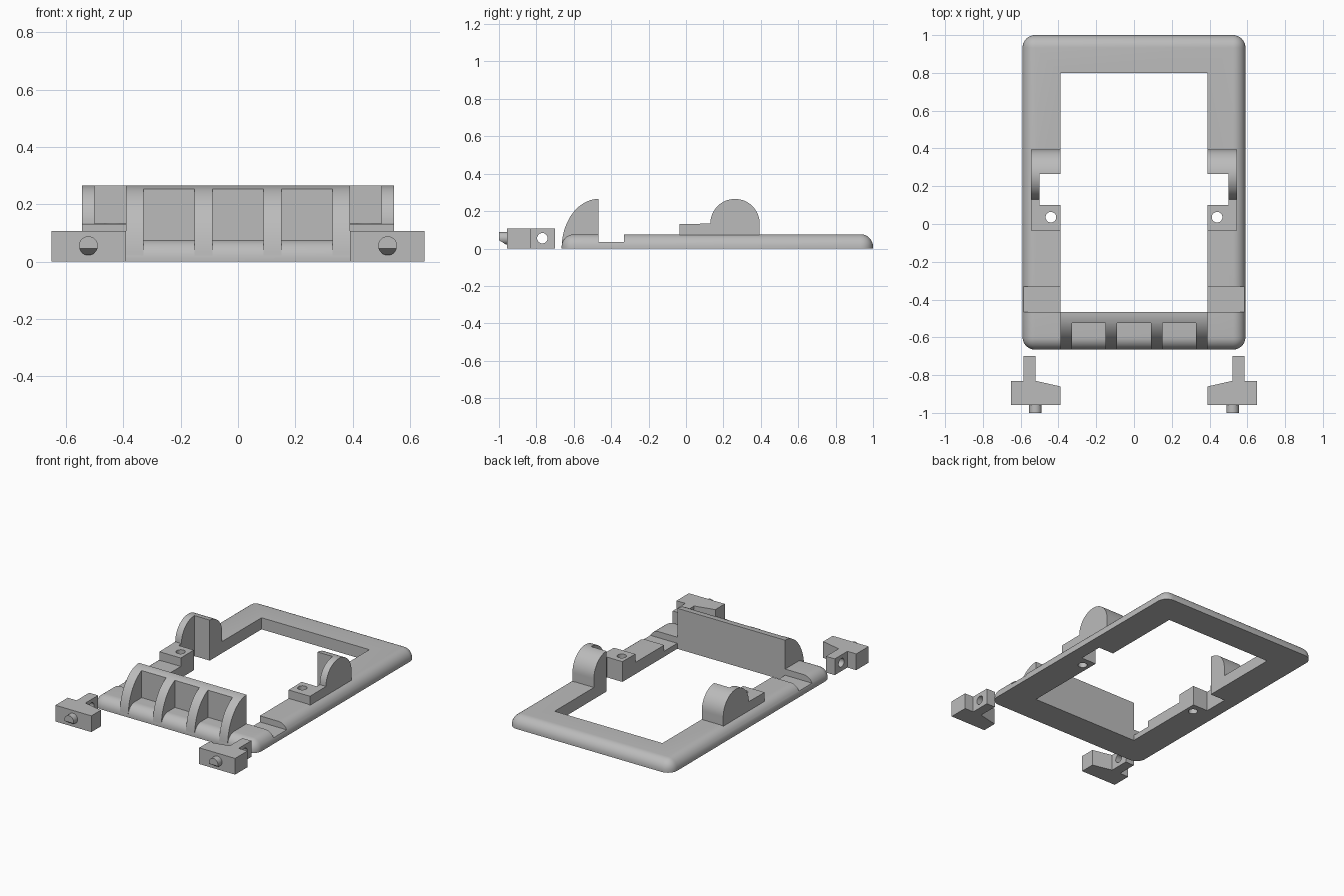
import bpy, bmesh, math
from mathutils import Matrix

if "Cube" in bpy.data.objects:
    bpy.data.objects.remove(bpy.data.objects["Cube"])

GREY = bpy.data.materials.new("plain grey")
GREY.use_nodes = True
GREY.diffuse_color = (0.5, 0.5, 0.5, 1)
GREY.node_tree.nodes["Principled BSDF"].inputs["Base Color"].default_value = (0.5, 0.5, 0.5, 1)


def finish(name, bm):
    bmesh.ops.recalc_face_normals(bm, faces=bm.faces)
    mesh = bpy.data.meshes.new(name)
    bm.to_mesh(mesh)
    bm.free()
    mesh.materials.append(GREY)
    obj = bpy.data.objects.new(name, mesh)
    bpy.context.collection.objects.link(obj)
    return obj


def box_mesh(x, y, z):
    bm = bmesh.new()
    bmesh.ops.create_cube(bm, size=1)
    for v in bm.verts:
        v.co = [r[0] if c < 0 else r[1] for c, r in zip(v.co, (x, y, z))]
    return bm


def box(name, x, y, z):
    return finish(name, box_mesh(x, y, z))


def prism(name, points, axis, lo, hi):
    """Extrude a 2D outline along x (points are y, z) or z (points are x, y)."""
    bm = bmesh.new()
    place = (lambda p, t: (t, p[0], p[1])) if axis == "x" else (lambda p, t: (p[0], p[1], t))
    face = bm.faces.new([bm.verts.new(place(p, lo)) for p in points])
    out = bmesh.ops.extrude_face_region(bm, geom=[face])
    new = [g for g in out["geom"] if isinstance(g, bmesh.types.BMVert)]
    bmesh.ops.translate(bm, verts=new, vec=place((0, 0), hi - lo))
    return finish(name, bm)


def rod(name, centre, axis, radius, length):
    bm = bmesh.new()
    turn = Matrix.Rotation(math.pi / 2, 4, {"x": "Y", "y": "X"}[axis]) if axis != "z" else Matrix()
    bmesh.ops.create_cone(bm, cap_ends=True, segments=32, radius1=radius, radius2=radius,
                          depth=length, matrix=Matrix.Translation(centre) @ turn)
    return finish(name, bm)


def cut(obj, cutters):
    """Subtract each cutter, bake the result and drop the cutters."""
    for c in cutters:
        c.hide_render = True
        mod = obj.modifiers.new("cut", "BOOLEAN")
        mod.operation, mod.solver, mod.object = "DIFFERENCE", "EXACT", c
    graph = bpy.context.evaluated_depsgraph_get()
    mesh = bpy.data.meshes.new_from_object(obj.evaluated_get(graph))
    obj.modifiers.clear()
    obj.data = mesh
    for c in cutters:
        bpy.data.objects.remove(c)


def smooth(obj):
    bpy.ops.object.select_all(action="DESELECT")
    obj.select_set(True)
    bpy.context.view_layer.objects.active = obj
    bpy.ops.object.shade_smooth_by_angle(angle=math.radians(30))


def span(s, a, b):
    return tuple(sorted((s * a, s * b)))


def hinge_cutters(s):
    return [box("slot_cutter", span(s, 0.3, 0.5), (0.1, 0.265), (-0.2, 0.5)),
            rod("hole_cutter", (s * 0.44, 0.036, 0.1), "z", 0.028, 0.6)]


INNER, FRONT, BACK_OF_BAR = 0.39, -0.665, -0.467

# Flat frame: rounded sides and top rim, flat underside
bm = box_mesh((-0.59, 0.59), (FRONT, 1.0), (0, 0.076))
rim = [e for e in bm.edges if max(v.co.z for v in e.verts) > 0.01]
bmesh.ops.bevel(bm, geom=rim, offset=0.066, segments=8, profile=0.5, affect="EDGES")
frame = finish("frame", bm)
cutters = [box("opening_cutter", (-INNER, INNER), (BACK_OF_BAR, 0.8), (-0.2, 0.5)),
           box("notch_cutter", (-0.8, 0.8), (BACK_OF_BAR, -0.332), (0.036, 0.3))]
cut(frame, cutters + hinge_cutters(1) + hinge_cutters(-1))
smooth(frame)

# Curved front wall with three pockets between ribs
quarter = [i * math.pi / 40 for i in range(1, 21)]
outline = [(BACK_OF_BAR, 0.02)] + [(BACK_OF_BAR - 0.198 * math.cos(a), 0.265 * math.sin(a)) for a in quarter]
wall = prism("front_wall", outline, "x", -INNER, INNER)
cut(wall, [box("pocket_cutter", (x - 0.089, x + 0.089), (-0.9, -0.525), (-0.2, 0.5))
           for x in (-0.24, 0, 0.24)])
smooth(wall)

for s, side in ((1, "left"), (-1, "right")):
    # Hinge bracket: low drilled block running into a round arch
    arc = [math.pi * (1 - i / 32) for i in range(33)]
    outline = [(-0.034, 0.04), (-0.034, 0.131)]
    outline += [(0.262 + 0.132 * math.cos(a), 0.133 + 0.132 * math.sin(a)) for a in arc]
    outline += [(0.394, 0.04)]
    bracket = prism(side + "_hinge_bracket", outline, "x", *span(s, INNER, 0.545))
    cut(bracket, hinge_cutters(s))
    smooth(bracket)

    # Loose latch: wide body with a drilled stem
    outline = [(0.39, -0.958), (0.65, -0.958), (0.65, -0.83), (0.586, -0.83),
               (0.586, -0.7), (0.522, -0.7), (0.522, -0.83), (0.39, -0.86)]
    latch = prism(side + "_latch", [(s * x, y) for x, y in outline], "z", 0, 0.106)
    cut(latch, [rod("stem_cutter", (s * 0.55, -0.768, 0.055), "x", 0.028, 0.4)])
    smooth(latch)

    # Latch pin with a sloped underside
    pin = rod(side + "_latch_pin", (s * 0.522, -0.975, 0.055), "y", 0.033, 0.05)
    slope = [(-1.06, 0.084), (-1.0, 0.045), (-0.964, 0.0215), (-0.964, -0.1), (-1.06, -0.1)]
    cut(pin, [prism("slope_cutter", slope, "x", *span(s, 0.4, 0.65))])
    smooth(pin)
